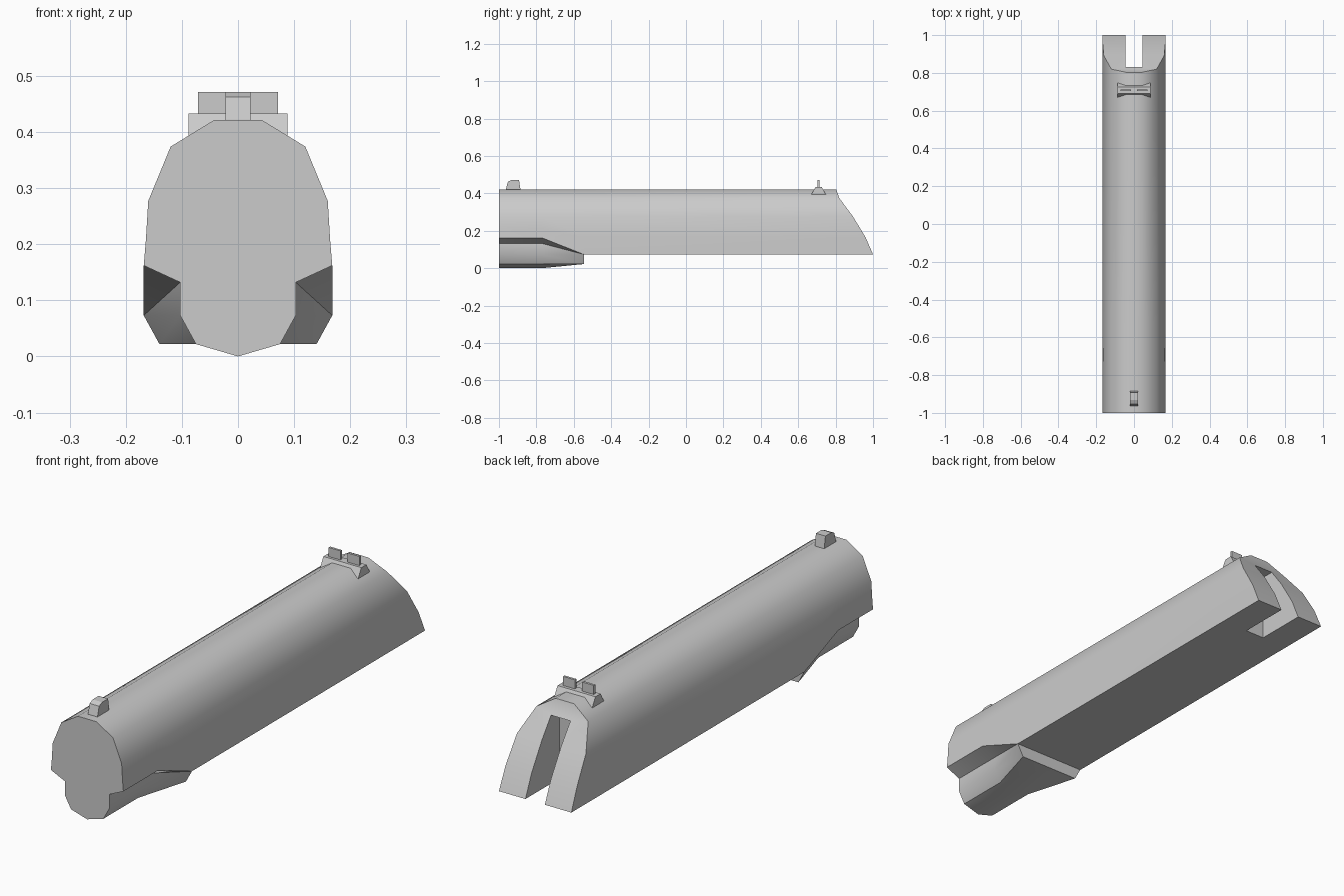
import bpy, bmesh, math

if "Cube" in bpy.data.objects:
    bpy.data.objects.remove(bpy.data.objects["Cube"])


def finish(bm, name):
    bmesh.ops.remove_doubles(bm, verts=bm.verts, dist=1e-5)
    bmesh.ops.recalc_face_normals(bm, faces=bm.faces)
    me = bpy.data.meshes.new(name)
    bm.to_mesh(me)
    bm.free()
    ob = bpy.data.objects.new(name, me)
    bpy.context.collection.objects.link(ob)
    return ob


def extrude_x(name, profile, x0, x1):
    """Extrude a (y, z) profile from x0 to x1."""
    bm = bmesh.new()
    a, b = ([bm.verts.new((x, y, z)) for y, z in profile] for x in (x0, x1))
    n = len(profile)
    bm.faces.new(a)
    bm.faces.new(b)
    for i in range(n):
        j = (i + 1) % n
        bm.faces.new((a[i], a[j], b[j], b[i]))
    return finish(bm, name)


# Slide body: rings of half-section points (x, y, z), mirrored across x = 0
crown = [(.043, .421), (.12, .374), (.16, .277)]
side_front = [(.164, .21), (.168, .162)]
side_rear = [(.166, .165), (.168, .073)]
neck = [(.103, .132), (.103, .073), (.075, .022), (0, 0)]
flare = [(.14, .022), (0, .022)]
rear_y = [.803, .82, .892, .96, 1.0]

bm = bmesh.new()


def ring(points, ys):
    right = [bm.verts.new((x, y, z)) for (x, z), y in zip(points, ys)]
    left = [bm.verts.new((-x, y, z)) if x else v
            for (x, z), y, v in zip(points, ys, right)]
    return right, left


def bridge(a, b):
    for s in (0, 1):
        for i in range(len(a[s]) - 1):
            quad = [a[s][i], a[s][i + 1], b[s][i + 1], b[s][i]]
            quad = list(dict.fromkeys(quad))
            bm.faces.new(quad)
    bm.faces.new((a[0][0], a[1][0], b[1][0], b[0][0]))


r1, r2 = (ring(crown + side_front + neck, [y] * 9) for y in (-1, -.77))
upper = ring(crown + side_rear, [-.545] * 5)
lower = ring(flare, [-.545] * 2)
r3 = tuple(upper[s] + [upper[s][4]] * 2 + lower[s] for s in (0, 1))
r3[1][-1] = r3[0][-1]
rear = ring(crown + side_rear, rear_y)
bridge(r1, r2)
bridge(r2, r3)
bridge(upper, rear)
bm.faces.new(r1[0] + r1[1][-2::-1])                        # front face
bm.faces.new((upper[0][4], upper[1][4], lower[1][0], lower[0][1], lower[0][0]))
bm.faces.new((upper[0][4], upper[1][4], rear[1][4], rear[0][4]))  # underside
for i in range(4):                                         # curved rear face
    bm.faces.new((rear[0][i], rear[1][i], rear[1][i + 1], rear[0][i + 1]))
slide = finish(bm, "slide")

# Slot through the rear end
cutter = extrude_x("slot_cutter", [(.775, 0), (1.1, 0), (1.1, .36), (.775, .36)], -.045, .045)
cutter.hide_render = True
mod = slide.modifiers.new("slot", 'BOOLEAN')
mod.operation = 'DIFFERENCE'
mod.solver = 'EXACT'
mod.object = cutter
bpy.context.view_layer.objects.active = slide
slide.select_set(True)
bpy.ops.object.modifier_apply(modifier="slot")
bpy.data.objects.remove(cutter)
bpy.ops.object.shade_smooth_by_angle(angle=math.radians(40))

# Front sight
extrude_x("front_sight", [(-.963, .41), (-.963, .422), (-.952, .462), (-.932, .471),
                          (-.893, .471), (-.885, .422), (-.885, .41)], -.022, .022)

# Rear sight: tapered base and two thin blades
extrude_x("rear_sight_base", [(.67, .394), (.748, .394), (.726, .433), (.692, .433)], -.088, .088)
for label, s in (("left", -1), ("right", 1)):
    extrude_x("rear_sight_blade_" + label,
              [(.703, .43), (.713, .43), (.713, .471), (.703, .471)], s * .017, s * .071)
